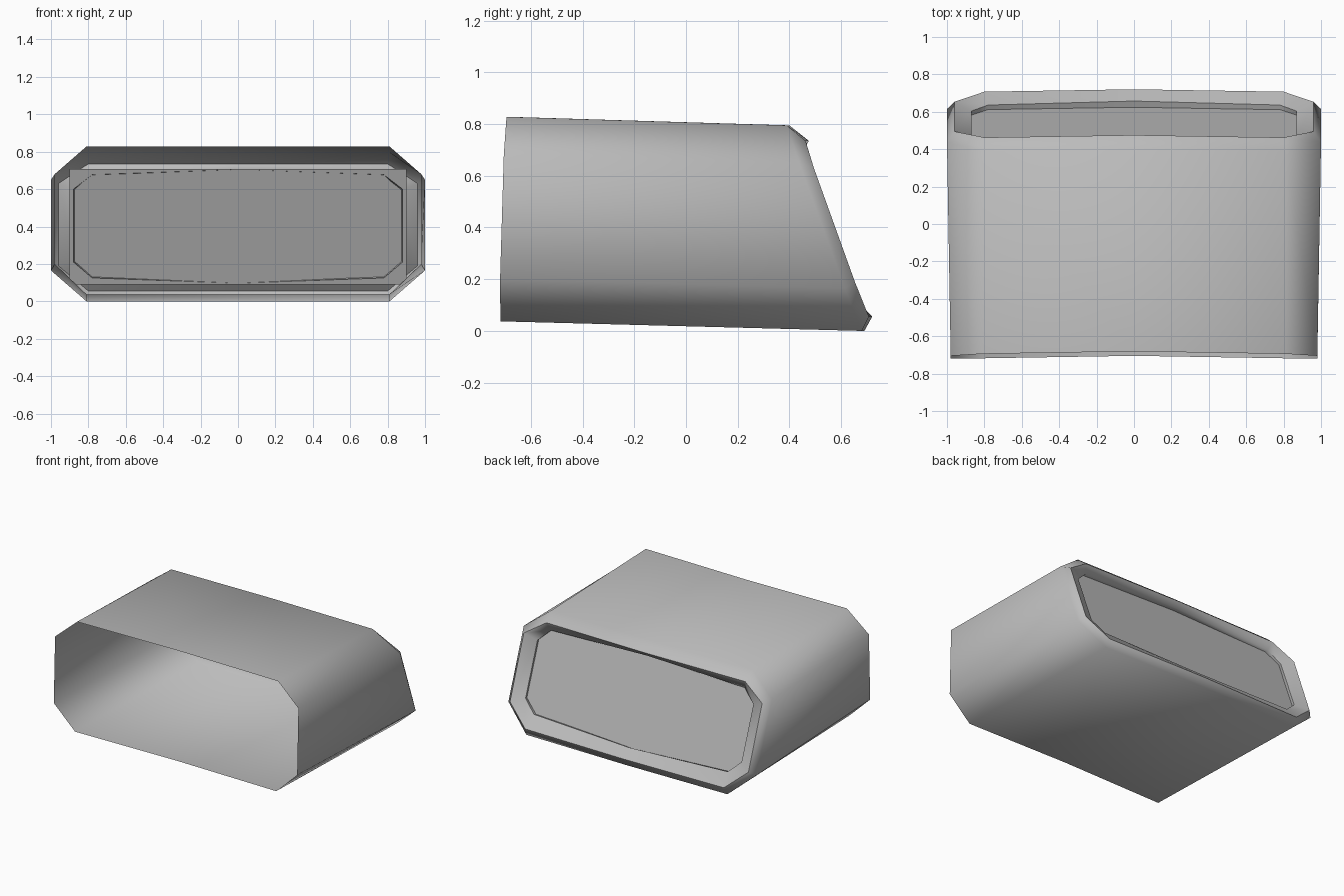
import bpy
import bmesh
import math

cube = bpy.data.objects.get("Cube")
if cube:
    bpy.data.objects.remove(cube)

grey = bpy.data.materials.new("warm_grey")
grey.use_nodes = True
colour = (0.5, 0.5, 0.5, 1)
grey.diffuse_color = colour
grey.node_tree.nodes["Principled BSDF"].inputs["Base Color"].default_value = colour


def ring(bm, side, corner, zs, y0, slope, bow, peak=0.0):
    """Chamfered rectangle on a leaning plane, bowed towards the middle."""
    bottom, low, high, top = zs
    half = [(0, bottom - peak), (corner, bottom), (side, low),
            (side, high), (corner, top), (0, top + peak)]
    outline = half + [(-x, z) for x, z in half[-2:0:-1]]
    return [bm.verts.new((x, y0 + slope * z - bow * x * x, z)) for x, z in outline]


def bridge(bm, a, b):
    for i in range(len(a)):
        j = (i + 1) % len(a)
        bm.faces.new((a[i], a[j], b[j], b[i]))


def finish(bm, name, angle):
    mesh = bpy.data.meshes.new(name)
    bm.to_mesh(mesh)
    bm.free()
    mesh.materials.append(grey)
    obj = bpy.data.objects.new(name, mesh)
    bpy.context.collection.objects.link(obj)
    bpy.ops.object.select_all(action="DESELECT")
    obj.select_set(True)
    bpy.context.view_layer.objects.active = obj
    bpy.ops.object.shade_smooth_by_angle(angle=math.radians(angle))


# Open sleeve, rounded end rim and the short wall of the opening
bm = bmesh.new()
loops = [
    ring(bm, 0.98, 0.81, (0.037, 0.2, 0.68, 0.828), -0.706, 0.03, 0.02),
    ring(bm, 1.0, 0.81, (0.0, 0.165, 0.65, 0.795), 0.69, -0.365, 0.015),
    ring(bm, 0.96, 0.80, (0.055, 0.19, 0.63, 0.735), 0.74, -0.36, 0.02),
    ring(bm, 0.87, 0.78, (0.14, 0.22, 0.59, 0.675), 0.70, -0.37, 0.02, 0.025),
    ring(bm, 0.88, 0.78, (0.125, 0.21, 0.60, 0.677), 0.66, -0.37, 0.03, 0.028),
]
for a, b in zip(loops, loops[1:]):
    bridge(bm, a, b)
finish(bm, "sleeve", 65)

# Flat leaning panel set into the opening
bm = bmesh.new()
bm.faces.new([bm.verts.new((x, 0.66 - 0.37 * z, z))
              for x, z in ((0.9, 0.09), (-0.9, 0.09), (-0.9, 0.708), (0.9, 0.708))])
finish(bm, "end_panel", 30)
